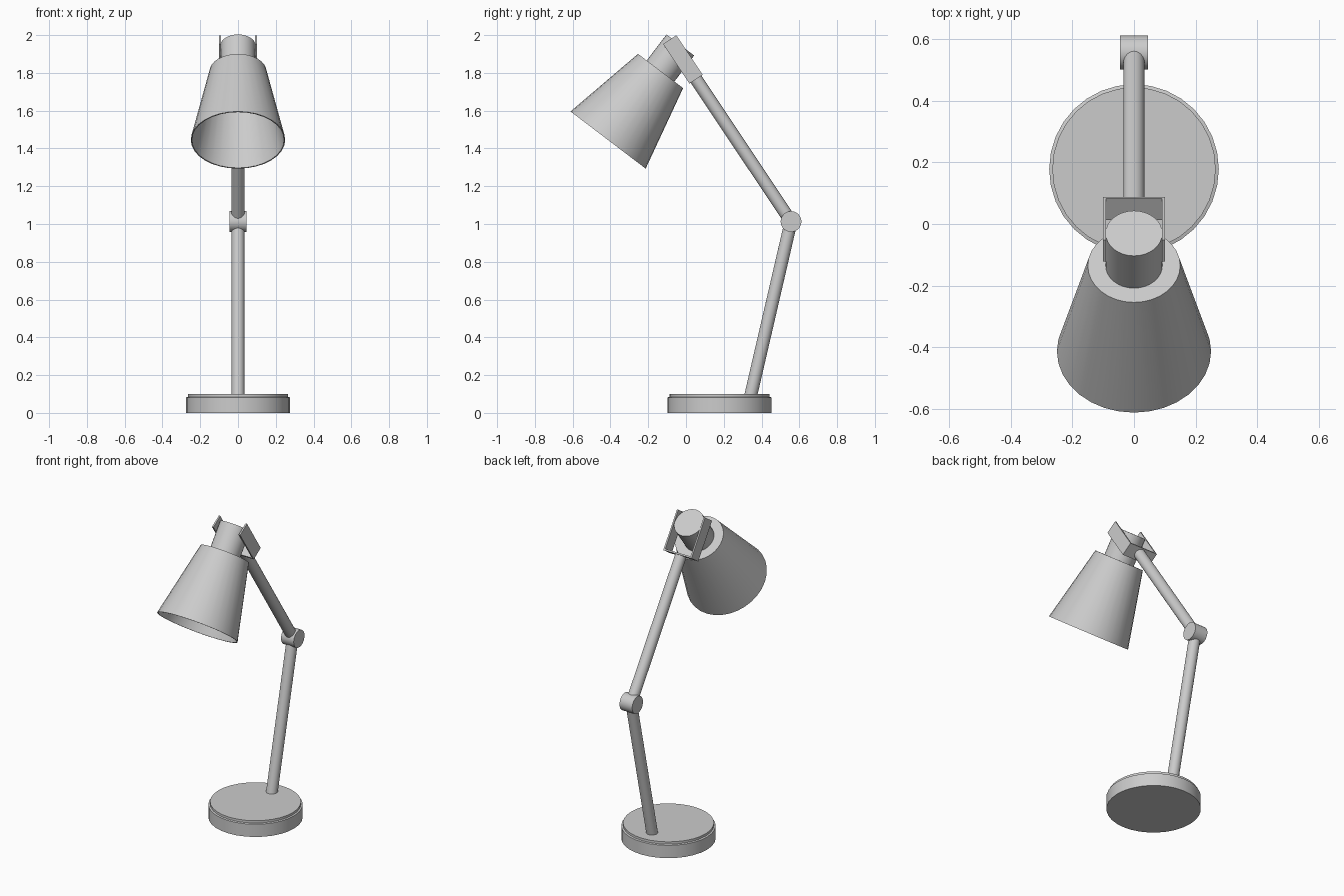
import bpy, bmesh, math
from mathutils import Vector, Matrix

if "Cube" in bpy.data.objects:
    bpy.data.objects.remove(bpy.data.objects["Cube"])

SEG = 32


def finish(name, bm, origin=(0, 0, 0), axis=(0, 0, 1), smooth=True):
    """Turn a bmesh built along +z into an object whose z follows axis (in the yz plane or x)."""
    bmesh.ops.recalc_face_normals(bm, faces=bm.faces)
    me = bpy.data.meshes.new(name)
    bm.to_mesh(me)
    bm.free()
    ob = bpy.data.objects.new(name, me)
    bpy.context.collection.objects.link(ob)
    z = Vector(axis).normalized()
    side = Vector((1, 0, 0)) if abs(z.x) < 0.9 else Vector((0, 1, 0))
    y = z.cross(side)
    rot = Matrix((side, y, z)).transposed().to_4x4()
    ob.matrix_world = Matrix.Translation(origin) @ rot
    if smooth:
        bpy.ops.object.select_all(action='DESELECT')
        ob.select_set(True)
        bpy.context.view_layer.objects.active = ob
        bpy.ops.object.shade_smooth_by_angle(angle=math.radians(30))
    return ob


def lathe(name, profile, origin=(0, 0, 0), axis=(0, 0, 1)):
    """Revolve (radius, height) points; radius 0 closes the end."""
    bm = bmesh.new()
    vs = [bm.verts.new((r, 0, h)) for r, h in profile]
    edges = [bm.edges.new(p) for p in zip(vs, vs[1:])]
    bmesh.ops.spin(bm, geom=vs + edges, axis=(0, 0, 1), cent=(0, 0, 0),
                   steps=SEG, angle=math.tau)
    bmesh.ops.remove_doubles(bm, verts=bm.verts, dist=1e-4)
    return finish(name, bm, origin, axis)


def rod(name, a, b, r):
    a, b = Vector(a), Vector(b)
    n = (b - a).length
    return lathe(name, [(0, 0), (r, 0), (r, n), (0, n)], a, b - a)


elbow = Vector((0, 0.556, 1.013))
wrist = Vector((0, 0.053, 1.767))
arm_dir = (wrist - elbow).normalized()
shade_axis = Vector((0, 0.605, 0.796)).normalized()
shade_rim = Vector((0, -0.4125, 1.4445))

# Stepped round base
lathe("base", [(0, 0), (0.275, 0), (0.275, 0.082), (0.265, 0.085), (0.265, 0.1), (0, 0.1)],
      (0, 0.178, 0))

# Two arms and the elbow pivot
rod("lower_arm", (0, 0.34, 0.08), elbow, 0.034)
rod("upper_arm", elbow, wrist + arm_dir * 0.004, 0.034)
rod("elbow_joint", elbow - Vector((0.045, 0, 0)), elbow + Vector((0.045, 0, 0)), 0.055)

# U-shaped bracket: extruded profile in line with the upper arm
w, t, h, d = 0.1, 0.01, 0.251, 0.042
bm = bmesh.new()
outline = [(-w, 0), (w, 0), (w, h), (w - t, h), (w - t, t), (t - w, t), (t - w, h), (-w, h)]
face = bm.faces.new([bm.verts.new((x, -d, z)) for x, z in outline])
ext = bmesh.ops.extrude_face_region(bm, geom=[face])
bmesh.ops.translate(bm, vec=(0, 2 * d, 0),
                    verts=[v for v in ext["geom"] if isinstance(v, bmesh.types.BMVert)])
finish("head_bracket", bm, wrist, arm_dir, smooth=False)

# Hollow conical shade and the socket on top of it
L = 0.459
lathe("lamp_shade", [(0, L), (0.15, L), (0.25, 0), (0.244, 0), (0.144, L - 0.008), (0, L - 0.008)],
      shade_rim, shade_axis)
rod("bulb_socket", shade_rim + shade_axis * (L - 0.004), shade_rim + shade_axis * (L + 0.173), 0.092)
